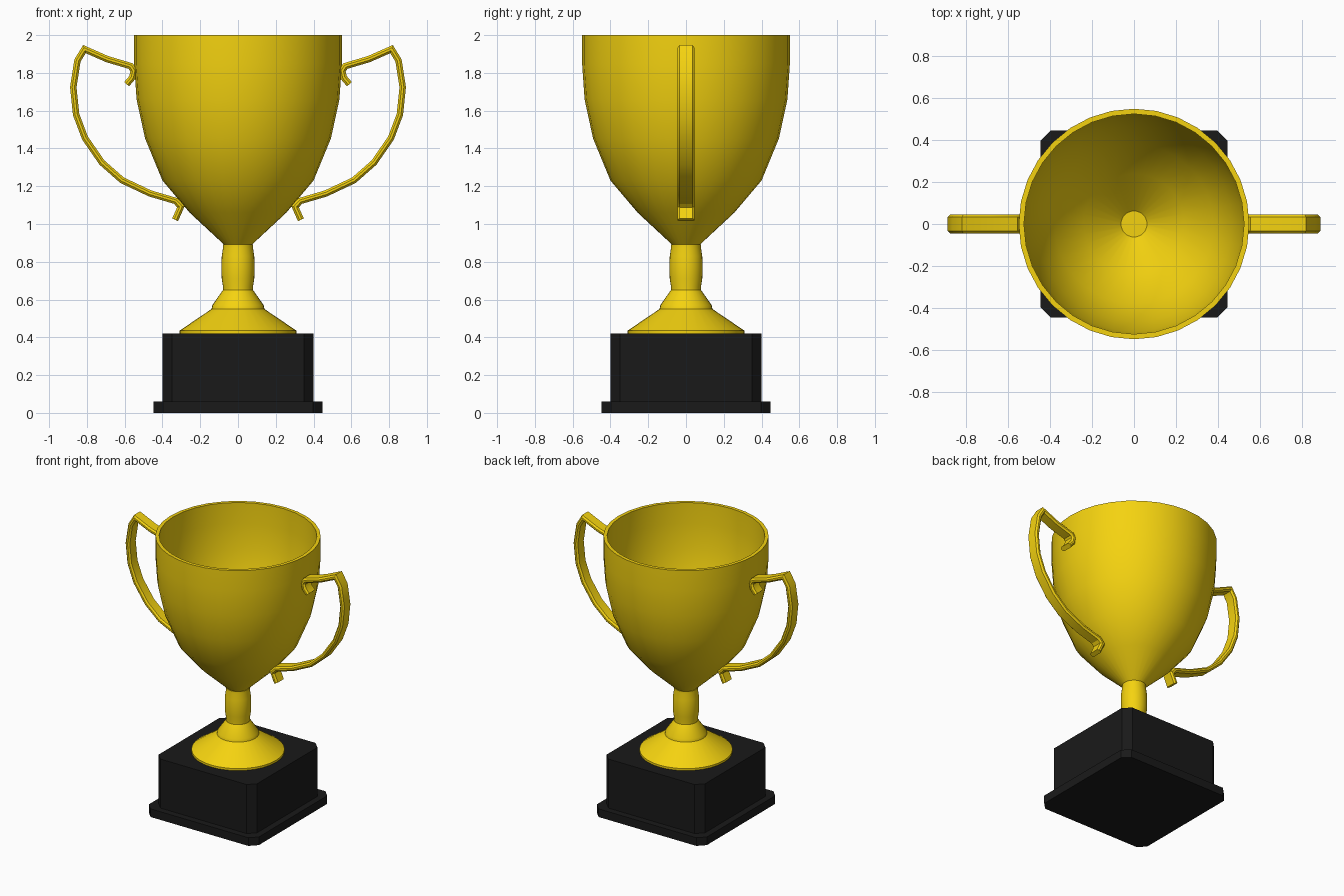
import bpy, bmesh, math
from mathutils import Vector

if "Cube" in bpy.data.objects:
    bpy.data.objects.remove(bpy.data.objects["Cube"])


def material(name, color):
    m = bpy.data.materials.new(name)
    m.diffuse_color = color
    m.use_nodes = True
    m.node_tree.nodes["Principled BSDF"].inputs["Base Color"].default_value = m.diffuse_color
    return m


gold = material("gold", (0.91, 0.65, 0.005, 1))
black = material("black", (0.01, 0.01, 0.01, 1))


def finish(bm, name, mat, angle=None):
    bmesh.ops.recalc_face_normals(bm, faces=bm.faces)
    me = bpy.data.meshes.new(name)
    bm.to_mesh(me)
    bm.free()
    ob = bpy.data.objects.new(name, me)
    bpy.context.collection.objects.link(ob)
    me.materials.append(mat)
    if angle:
        bpy.ops.object.select_all(action='DESELECT')
        bpy.context.view_layer.objects.active = ob
        ob.select_set(True)
        bpy.ops.object.shade_smooth_by_angle(angle=math.radians(angle))
    return ob


def block(name, half, z0, z1, cut):
    """Square block with chamfered vertical corners."""
    a, b = half, half - cut
    outline = [(a, -b), (a, b), (b, a), (-b, a), (-a, b), (-a, -b), (-b, -a), (b, -a)]
    bm = bmesh.new()
    face = bm.faces.new([bm.verts.new((x, y, z0)) for x, y in outline])
    ext = bmesh.ops.extrude_face_region(bm, geom=[face], use_keep_orig=True)
    top = [v for v in ext["geom"] if isinstance(v, bmesh.types.BMVert)]
    bmesh.ops.translate(bm, verts=top, vec=(0, 0, z1 - z0))
    finish(bm, name, black)


def lathe(name, profile, segments=32):
    """Spin an (r, z) profile around z, closing it at the axis."""
    bm = bmesh.new()
    pts = [bm.verts.new((r, 0, z)) for r, z in profile]
    edges = [bm.edges.new(p) for p in zip(pts, pts[1:])]
    bmesh.ops.spin(bm, geom=pts + edges, cent=(0, 0, 0), axis=(0, 0, 1),
                   angle=math.tau, steps=segments, use_duplicate=False)
    bmesh.ops.remove_doubles(bm, verts=bm.verts, dist=1e-4)
    finish(bm, name, gold, 35)


# Plinth
block("plinth_slab", 0.447, 0.0, 0.06, 0.05)
block("plinth_block", 0.40, 0.06, 0.42, 0.05)

# Foot and stem
lathe("foot", [(0, 0.42), (0.31, 0.42), (0.31, 0.435), (0.14, 0.55), (0.136, 0.57),
               (0.08, 0.65), (0, 0.65)])
lathe("stem", [(0, 0.645), (0.079, 0.645), (0.079, 0.665), (0.086, 0.71), (0.088, 0.77),
               (0.086, 0.83), (0.079, 0.875), (0.079, 0.892), (0, 0.892)])

# Cup, outer wall then inner wall
lathe("cup", [(0, 0.89), (0.073, 0.89), (0.256, 1.06), (0.40, 1.23), (0.492, 1.453),
              (0.537, 1.66), (0.55, 1.85), (0.55, 2.0),
              (0.525, 2.0), (0.525, 1.85), (0.512, 1.665), (0.468, 1.46), (0.38, 1.244),
              (0.24, 1.08), (0.062, 0.915), (0, 0.915)])

# Handles: chamfered strap swept along a path in the xz plane, then mirrored
path = [(.590, 1.74), (.560, 1.775), (.552, 1.81), (.568, 1.836), (.693, 1.873),
        (.813, 1.926), (.850, 1.865), (.872, 1.724), (.857, 1.58), (.810, 1.455),
        (.720, 1.325), (.614, 1.232), (.466, 1.162), (.330, 1.122), (.302, 1.092),
        (.333, 1.022)]
section = [(-.017, -.034), (-.017, .034), (-.006, .045), (.006, .045),
           (.017, .034), (.017, -.034), (.006, -.045), (-.006, -.045)]
P = [Vector(p) for p in path]
bm = bmesh.new()
rings = []
for i, p in enumerate(P):
    d0 = (p - P[max(i - 1, 0)]) if i else (P[1] - p)
    d1 = (P[i + 1] - p) if i < len(P) - 1 else d0
    t = (d0.normalized() + d1.normalized()).normalized()
    n = Vector((-t.y, t.x)) / max(t.dot(d1.normalized()), 0.75)
    rings.append([bm.verts.new((p.x + n.x * u, v, p.y + n.y * u)) for u, v in section])
for a, b in zip(rings, rings[1:]):
    for k in range(len(section)):
        j = (k + 1) % len(section)
        bm.faces.new((a[k], a[j], b[j], b[k]))
bm.faces.new(rings[0])
bm.faces.new(rings[-1])
handle = finish(bm, "handles", gold, 30)
handle.modifiers.new("mirror", 'MIRROR').use_mirror_merge = False
